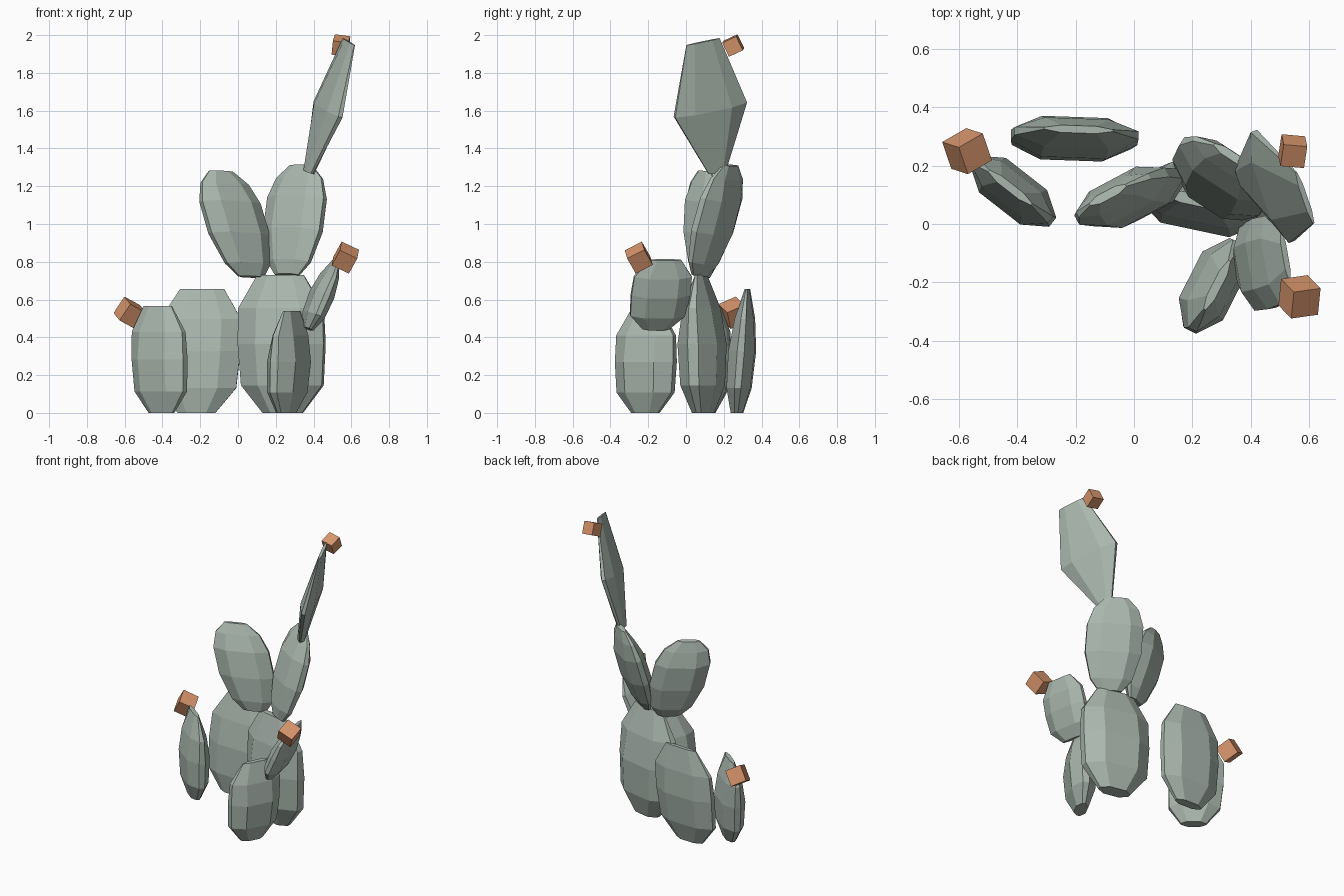
import bpy, bmesh
from math import cos, sin, radians
from mathutils import Vector, Euler

if "Cube" in bpy.data.objects:
    bpy.data.objects.remove(bpy.data.objects["Cube"])

# Pad rings: height fraction, width fraction, thickness fraction
OVAL = [(0, .46, .45), (.2, .94, .9), (.5, 1, 1), (.76, .98, .72), (1, .54, .18)]
ROUND = [(0, .42, .35), (.12, .74, .66), (.4, 1, .95), (.7, 1, .9), (.88, .8, .52), (1, .4, .2)]
KITE = [(0, .24, .5), (.48, 1, 1), (1, .46, .2)]
# Flat eight-sided cross-section
SECTION = [(1, -.27), (1, .27), (.52, 1), (-.52, 1),
           (-1, .27), (-1, -.27), (-.52, -1), (.52, -1)]


def make_object(name, bm, material):
    bmesh.ops.recalc_face_normals(bm, faces=bm.faces)
    mesh = bpy.data.meshes.new(name)
    bm.to_mesh(mesh)
    bm.free()
    mesh.materials.append(material)
    obj = bpy.data.objects.new(name, mesh)
    bpy.context.collection.objects.link(obj)
    return obj


def make_material(name, color):
    mat = bpy.data.materials.new(name)
    mat.diffuse_color = color
    mat.use_nodes = True
    mat.node_tree.nodes["Principled BSDF"].inputs["Base Color"].default_value = mat.diffuse_color
    return mat


sage = make_material("pad_sage", (.40, .47, .42, 1))
orange = make_material("flower_orange", (.68, .30, .15, 1))


def pad(name, base, top, angle, width, thick, slope=0.0, rings=OVAL):
    base, top = Vector(base), Vector(top)
    axis = top - base
    across = Vector((cos(radians(angle)), sin(radians(angle)), slope)).normalized()
    up = Vector((0, 0, 1)) if base.z == 0 else axis   # ground pads sit flat
    normal = up.cross(across).normalized()
    bm = bmesh.new()
    loops = []
    for t, w, d in rings:
        c = base + axis * t
        loops.append([bm.verts.new(c + across * (u * w * width / 2)
                                   + normal * (v * d * thick / 2)) for u, v in SECTION])
    n = len(SECTION)
    for lo, hi in zip(loops, loops[1:]):
        for i in range(n):
            j = (i + 1) % n
            bm.faces.new((lo[i], lo[j], hi[j], hi[i]))
    bm.faces.new(loops[0][::-1])
    bm.faces.new(loops[-1])
    return make_object(name, bm, sage)


# Pads growing from the ground
pad("main_pad", (.237, .09, 0), (.225, .08, .73), -12, .465, .215)
pad("back_left_pad", (-.22, .27, 0), (-.19, .325, .655), -2, .435, .14)
pad("front_left_pad", (-.405, .10, 0), (-.425, .125, .565), -38, .345, .15)
pad("front_right_pad", (.255, -.215, 0), (.285, -.21, .54), 63, .345, .17)

# Pads growing from other pads
pad("side_pad", (.37, -.16, .445), (.52, -.11, .81), 100, .315, .11)
pad("upper_left_pad", (.07, .085, .72), (-.09, .10, 1.28), 28, .35, .15, -.05, ROUND)
pad("upper_right_pad", (.26, .075, .73), (.335, .235, 1.31), -33, .355, .145, 0, ROUND)
pad("top_pad", (.375, .165, 1.275), (.587, .09, 1.965), 109, .41, .09, .2, KITE)

# Orange cube flowers
flowers = [("left_flower", (-.573, .25, .53), .105, (25, 25, 30)),
           ("right_flower", (.568, -.25, .822), .102, (30, 25, 8)),
           ("top_flower", (.545, .25, 1.945), .082, (25, 8, -5))]
for name, loc, size, rot in flowers:
    bm = bmesh.new()
    bmesh.ops.create_cube(bm, size=size)
    flower = make_object(name, bm, orange)
    flower.location = loc
    flower.rotation_euler = Euler([radians(a) for a in rot])
